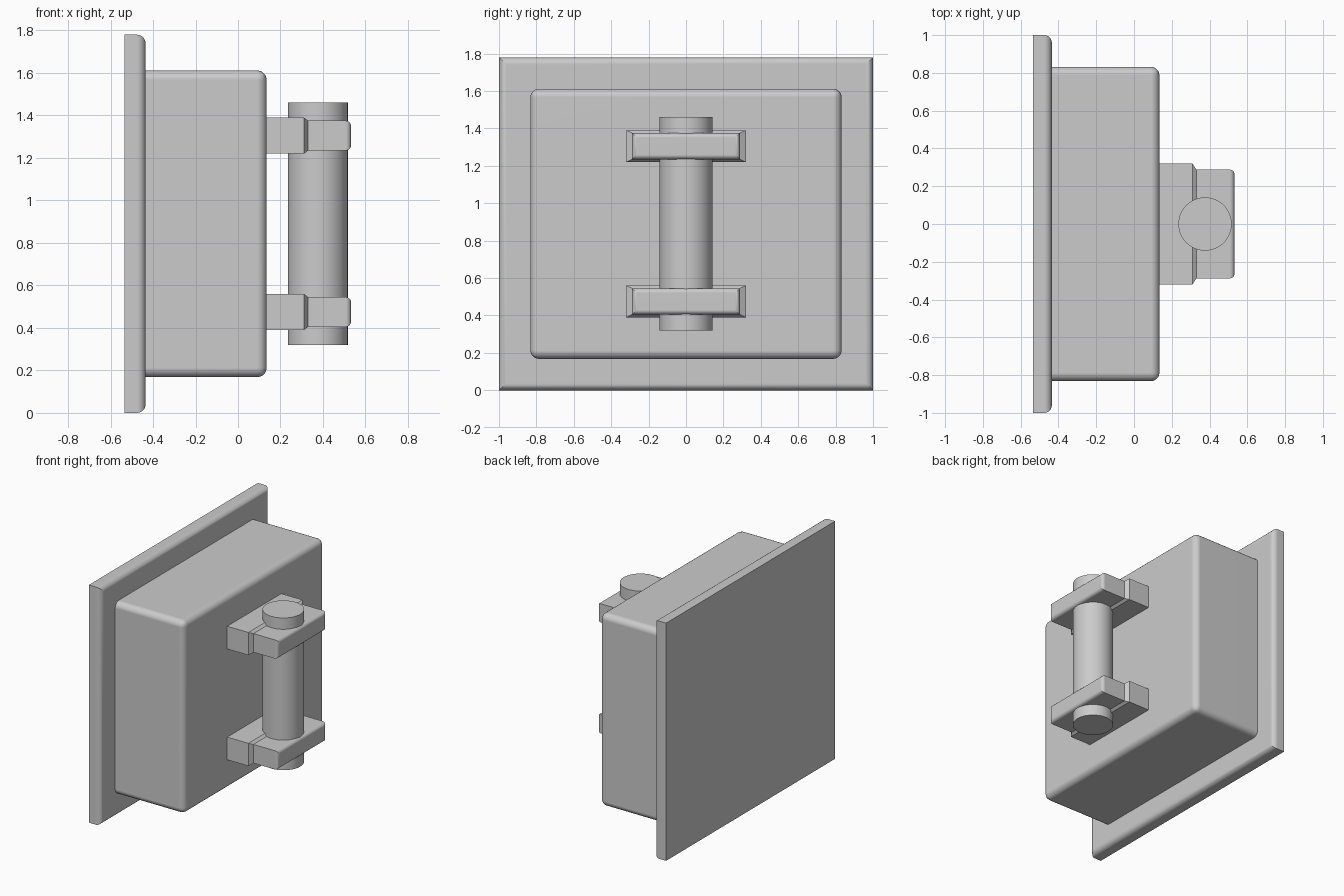
import bpy, bmesh, math

cube = bpy.data.objects.get("Cube")
if cube:
    bpy.data.objects.remove(cube, do_unlink=True)

grey = bpy.data.materials.new("plain grey")
grey.use_nodes = True
colour = (0.6, 0.6, 0.6, 1)
grey.diffuse_color = colour
grey.node_tree.nodes["Principled BSDF"].inputs["Base Color"].default_value = colour


def finish(name, bm):
    """Turn a bmesh into a smooth-shaded object with crisp flat faces."""
    bmesh.ops.recalc_face_normals(bm, faces=bm.faces)
    mesh = bpy.data.meshes.new(name)
    bm.to_mesh(mesh)
    bm.free()
    mesh.materials.append(grey)
    obj = bpy.data.objects.new(name, mesh)
    bpy.context.collection.objects.link(obj)
    bpy.ops.object.select_all(action='DESELECT')
    obj.select_set(True)
    bpy.context.view_layer.objects.active = obj
    bpy.ops.object.shade_smooth_by_angle(angle=math.radians(35))
    normals = obj.modifiers.new("Flat faces", 'WEIGHTED_NORMAL')
    normals.keep_sharp = True
    return obj


def loft(sections):
    """Skin rectangles given as (x, half width, bottom, top) along x."""
    bm = bmesh.new()
    rings = [[bm.verts.new((x, y, z)) for y, z in
              ((-w, lo), (w, lo), (w, hi), (-w, hi))] for x, w, lo, hi in sections]
    for a, b in zip(rings, rings[1:]):
        for i in range(4):
            j = (i + 1) % 4
            bm.faces.new((a[i], a[j], b[j], b[i]))
    bm.faces.new(rings[0])
    bm.faces.new(rings[-1])
    return bm


def round_edges(bm, radius, rule):
    edges = [e for e in bm.edges if rule(e)]
    bmesh.ops.bevel(bm, geom=edges, offset=radius, segments=5,
                    profile=0.5, affect='EDGES', clamp_overlap=True)


def beyond(x):
    return lambda e: all(v.co.x > x for v in e.verts)


# Square-cornered backing plate with a softened outer rim
bm = loft([(-0.535, 1, 0, 1.78), (-0.435, 1, 0, 1.78)])
round_edges(bm, 0.04, beyond(-0.5))
finish("backing_plate", bm)

# Box body, rounded everywhere except where it meets the plate
bm = loft([(-0.44, 0.832, 0.168, 1.612), (0.135, 0.832, 0.168, 1.612)])
round_edges(bm, 0.045, lambda e: any(v.co.x > 0 for v in e.verts))
finish("box_body", bm)

# Stepped brackets holding the handle
for name, z in (("lower_bracket", 0.475), ("upper_bracket", 1.305)):
    bm = loft([(0.13, 0.32, z - 0.085, z + 0.085),
               (0.31, 0.32, z - 0.085, z + 0.085),
               (0.33, 0.288, z - 0.07, z + 0.07),
               (0.532, 0.288, z - 0.07, z + 0.07)])
    round_edges(bm, 0.025, beyond(0.5))
    finish(name, bm)

# Upright round handle bar
bm = bmesh.new()
bmesh.ops.create_cone(bm, cap_ends=True, segments=64, radius1=0.141,
                      radius2=0.141, depth=1.14)
bmesh.ops.translate(bm, verts=bm.verts, vec=(0.376, 0, 0.89))
finish("handle_bar", bm)
